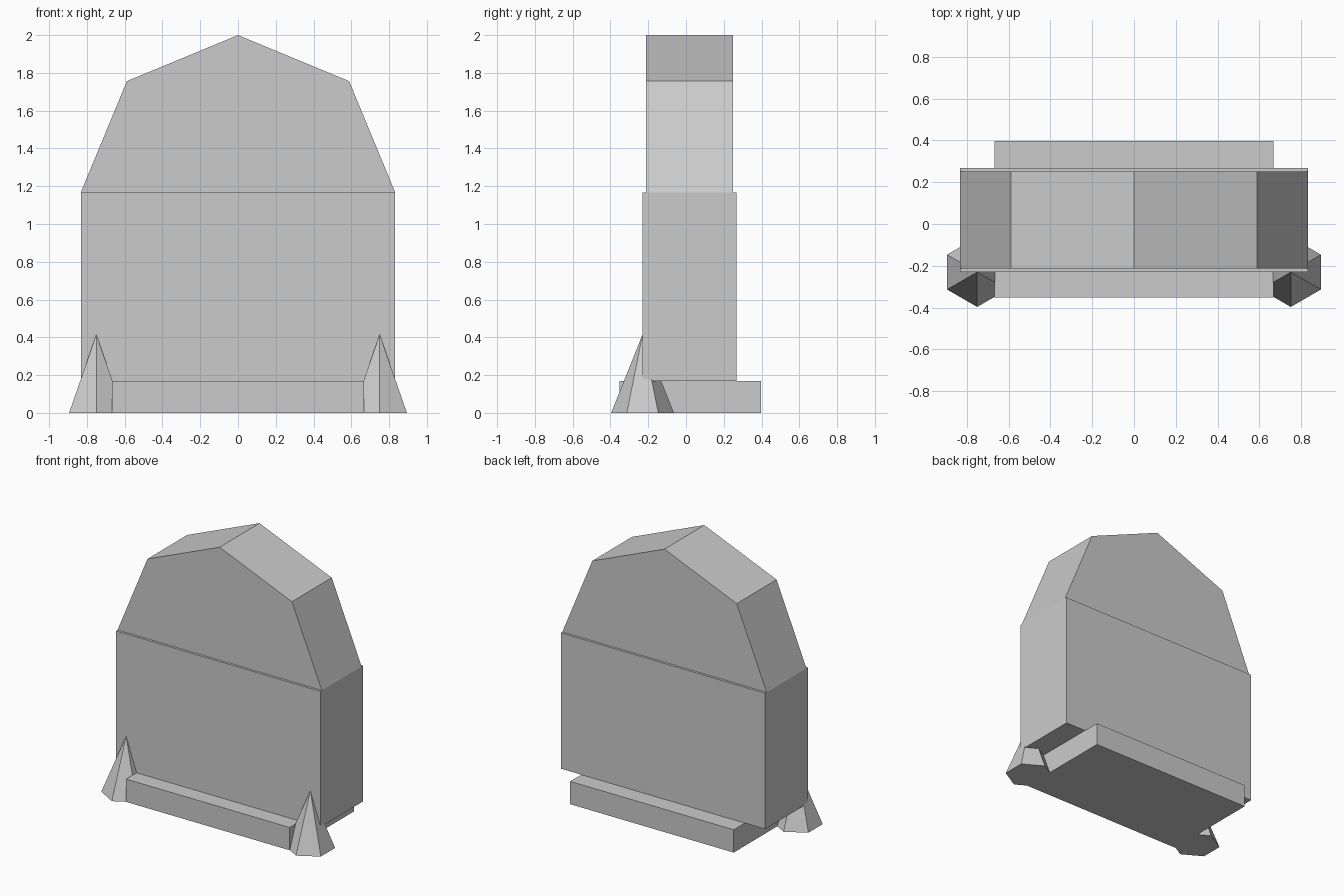
import bpy, bmesh
from math import sin, cos, pi

if "Cube" in bpy.data.objects:
    bpy.data.objects.remove(bpy.data.objects["Cube"])


def add_mesh(name, bm):
    bmesh.ops.recalc_face_normals(bm, faces=bm.faces)
    mesh = bpy.data.meshes.new(name)
    bm.to_mesh(mesh)
    bm.free()
    obj = bpy.data.objects.new(name, mesh)
    bpy.context.collection.objects.link(obj)
    return obj


def prism(name, profile, y0, y1):
    """Extrude an x-z outline from y0 to y1."""
    bm = bmesh.new()
    face = bm.faces.new([bm.verts.new((x, y0, z)) for x, z in profile])
    ext = bmesh.ops.extrude_face_region(bm, geom=[face])["geom"]
    verts = [v for v in ext if isinstance(v, bmesh.types.BMVert)]
    bmesh.ops.translate(bm, verts=verts, vec=(0, y1 - y0, 0))
    return add_mesh(name, bm)


def box_profile(half, z0, z1):
    return [(-half, z0), (half, z0), (half, z1), (-half, z1)]


def hex_spike(name, x, y, radius, height):
    bm = bmesh.new()
    ring = [bm.verts.new((x + radius * sin(i * pi / 3), y + radius * cos(i * pi / 3), 0))
            for i in range(6)]
    apex = bm.verts.new((x, y, height))
    bm.faces.new(ring)
    for i in range(6):
        bm.faces.new((ring[i], ring[(i + 1) % 6], apex))
    return add_mesh(name, bm)


# Plinth and main slab
prism("plinth", box_profile(0.666, 0, 0.168), -0.351, 0.396)
prism("slab", box_profile(0.832, 0.168, 1.168), -0.23, 0.267)

# Faceted arch on top: half of an octagonal cylinder
arch = [(0.832 * cos(i * pi / 4 / 1), 1.168 + 0.832 * sin(i * pi / 4)) for i in range(5)]
prism("arched_top", arch, -0.213, 0.25)

# Six-sided spikes at the two front corners
for side, name in ((-1, "spike_left"), (1, "spike_right")):
    hex_spike(name, side * 0.75, -0.23, 0.1665, 0.415)
